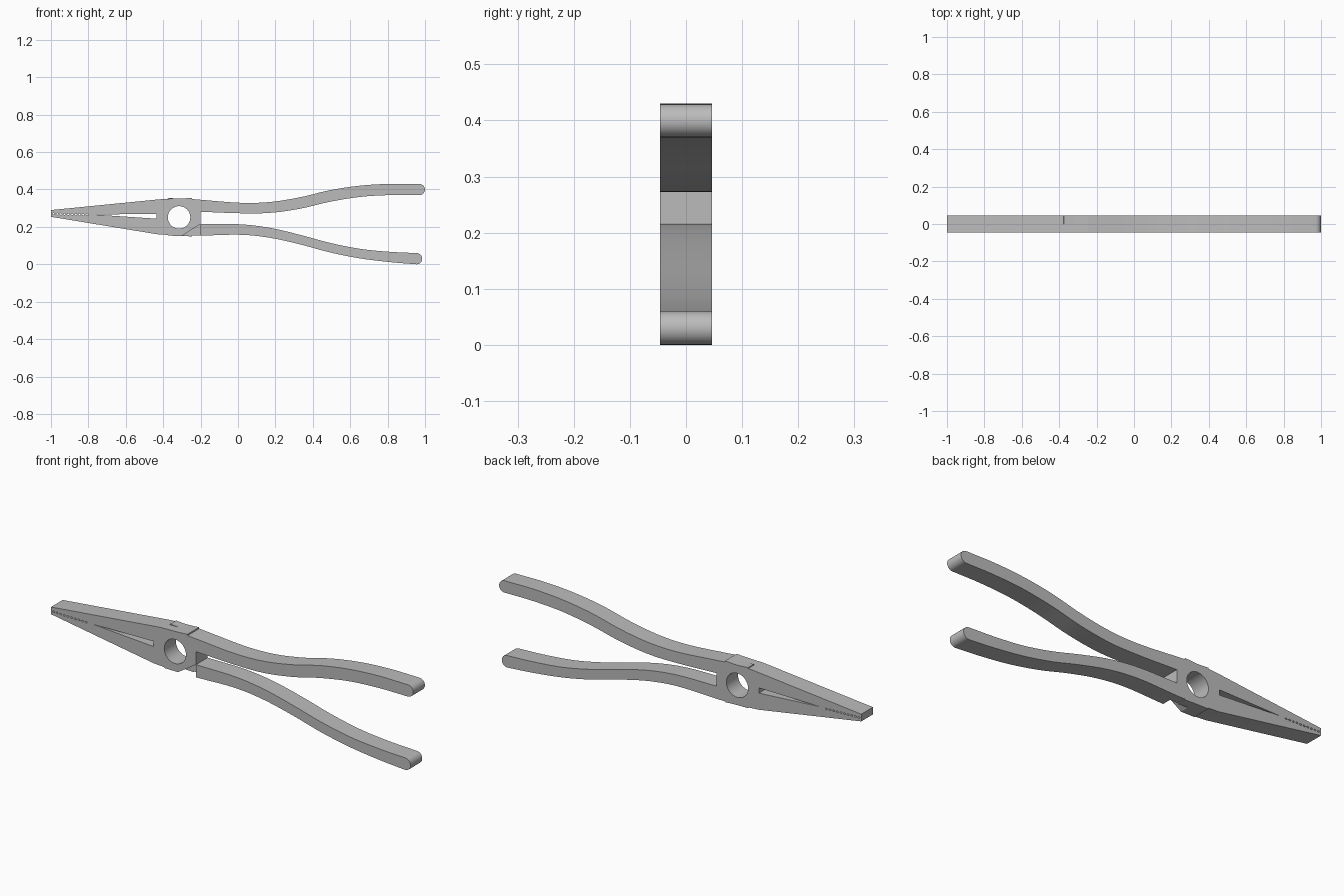
import bpy, bmesh, math
from mathutils import Vector

cube = bpy.data.objects.get("Cube")
if cube:
    bpy.data.objects.remove(cube, do_unlink=True)

HALF = 0.046                    # half thickness
JOINT_L, JOINT_R = -0.435, -0.2  # ends of the lap joint
PIVOT = (-0.315, 0.251)

steel = bpy.data.materials.new("grey_steel")
steel.use_nodes = True
GREY = (0.5, 0.5, 0.5, 1)
steel.diffuse_color = GREY
steel.node_tree.nodes["Principled BSDF"].inputs["Base Color"].default_value = GREY


def prism(name, outline, y0, y1):
    """Extrude an x-z outline from y0 to y1."""
    bm = bmesh.new()
    face = bm.faces.new([bm.verts.new((x, y0, z)) for x, z in outline])
    new = bmesh.ops.extrude_face_region(bm, geom=[face])["geom"]
    verts = [g for g in new if isinstance(g, bmesh.types.BMVert)]
    bmesh.ops.translate(bm, verts=verts, vec=(0, y1 - y0, 0))
    bmesh.ops.recalc_face_normals(bm, faces=bm.faces[:])
    mesh = bpy.data.meshes.new(name)
    bm.to_mesh(mesh)
    bm.free()
    obj = bpy.data.objects.new(name, mesh)
    bpy.context.collection.objects.link(obj)
    mesh.materials.append(steel)
    return obj


def spline(points, steps=6):
    """Smooth curve through the points."""
    p = [Vector(q) for q in points]
    p = [2 * p[0] - p[1]] + p + [2 * p[-1] - p[-2]]
    out = []
    for a, b, c, d in zip(p, p[1:], p[2:], p[3:]):
        for i in range(steps):
            t = i / steps
            out.append(0.5 * (2 * b + (c - a) * t + (2 * a - 5 * b + 4 * c - d) * t * t
                              + (3 * b - a - 3 * c + d) * t ** 3))
    return [tuple(v) for v in out] + [tuple(p[-2])]


def arc(cx, cz, r, start, end, n):
    return [(cx + r * math.cos(start + (end - start) * i / n),
             cz + r * math.sin(start + (end - start) * i / n)) for i in range(n + 1)]


def handle(top, bottom, end_x):
    """Bottom edge outwards, round end, top edge back to the joint."""
    xs = [JOINT_R, 0.01, 0.17, 0.33, 0.49, 0.65, 0.81, end_x]
    low, high = spline(list(zip(xs, bottom))), spline(list(zip(xs, top)))
    mid, r = (top[-1] + bottom[-1]) / 2, (top[-1] - bottom[-1]) / 2
    cap = arc(end_x, mid, r, -math.pi / 2, math.pi / 2, 14)[1:-1]
    return low + cap + high[::-1]


def gripping_edge(side):
    """Notched inner jaw edge, from the gap to the tip; side +1 is the upper jaw."""
    edge, count, pitch = [(-0.77, 0.266)], 10, 0.02
    for i in range(count):
        x = -0.80 - i * pitch
        z = 0.265 + 0.005 * i / count
        edge += [(x, z), (x - pitch * 0.35, z + side * 0.005), (x - pitch * 0.7, z)]
    return edge + [(-1, 0.27)]


upper_handle = handle([.345, .329, .333, .358, .396, .42, .43, .429],
                      [.281, .273, .275, .297, .334, .36, .37, .370], 0.97)
lower_handle = handle([.216, .214, .195, .158, .115, .083, .067, .060],
                      [.153, .158, .142, .107, .064, .032, .012, .0], 0.955)

# Joint edges, each with a shallow lip where the halves overlap
front_top = [(JOINT_L, .346), (-.39, .35), (-.30, .352), (-.247, .355), (-.246, .349)]
front_bottom = [(-.30, .152), (-.374, .153), (-.376, .157), (JOINT_L, .161)]
back_top = [(-.26, .349), (-.33, .352), (-.374, .355), (-.376, .350), (JOINT_L, .346)]
back_bottom = [(JOINT_L, .161), (-.375, .157), (-.30, .152), (-.247, .149), (-.246, .153)]

# Upper jaw runs into the lower handle, lower jaw into the upper handle
front_outline = ([(-1, .29)] + front_top + [(JOINT_R, .345)] + lower_handle
                 + front_bottom + [(JOINT_L, .27)] + gripping_edge(1))
back_outline = ([(-1, .254)] + back_bottom + [(JOINT_R, .153)] + upper_handle
                + back_top + [(JOINT_L, .244)] + gripping_edge(-1))


def cut(obj, cutter):
    mod = obj.modifiers.new("cut", "BOOLEAN")
    mod.operation, mod.solver, mod.object = "DIFFERENCE", "EXACT", cutter
    bpy.context.view_layer.objects.active = obj
    bpy.ops.object.modifier_apply(modifier=mod.name)
    bpy.data.objects.remove(cutter, do_unlink=True)


def lever(name, outline, side):
    """Full-thickness lever, halved at the joint on one side and drilled."""
    obj = prism(name, outline, -HALF, HALF)
    box = [(JOINT_L, 0), (JOINT_R, 0), (JOINT_R, 0.5), (JOINT_L, 0.5)]
    cut(obj, prism("lap_cutter", box, 0, side * 0.1))
    hole = arc(*PIVOT, 0.06, 0, 2 * math.pi, 48)[:-1]
    cut(obj, prism("pivot_cutter", hole, -0.1, 0.1))
    bpy.ops.object.select_all(action="DESELECT")
    obj.select_set(True)
    bpy.context.view_layer.objects.active = obj
    bpy.ops.object.shade_smooth_by_angle(angle=math.radians(25))


lever("upper_jaw_lever", front_outline, 1)
lever("lower_jaw_lever", back_outline, -1)
